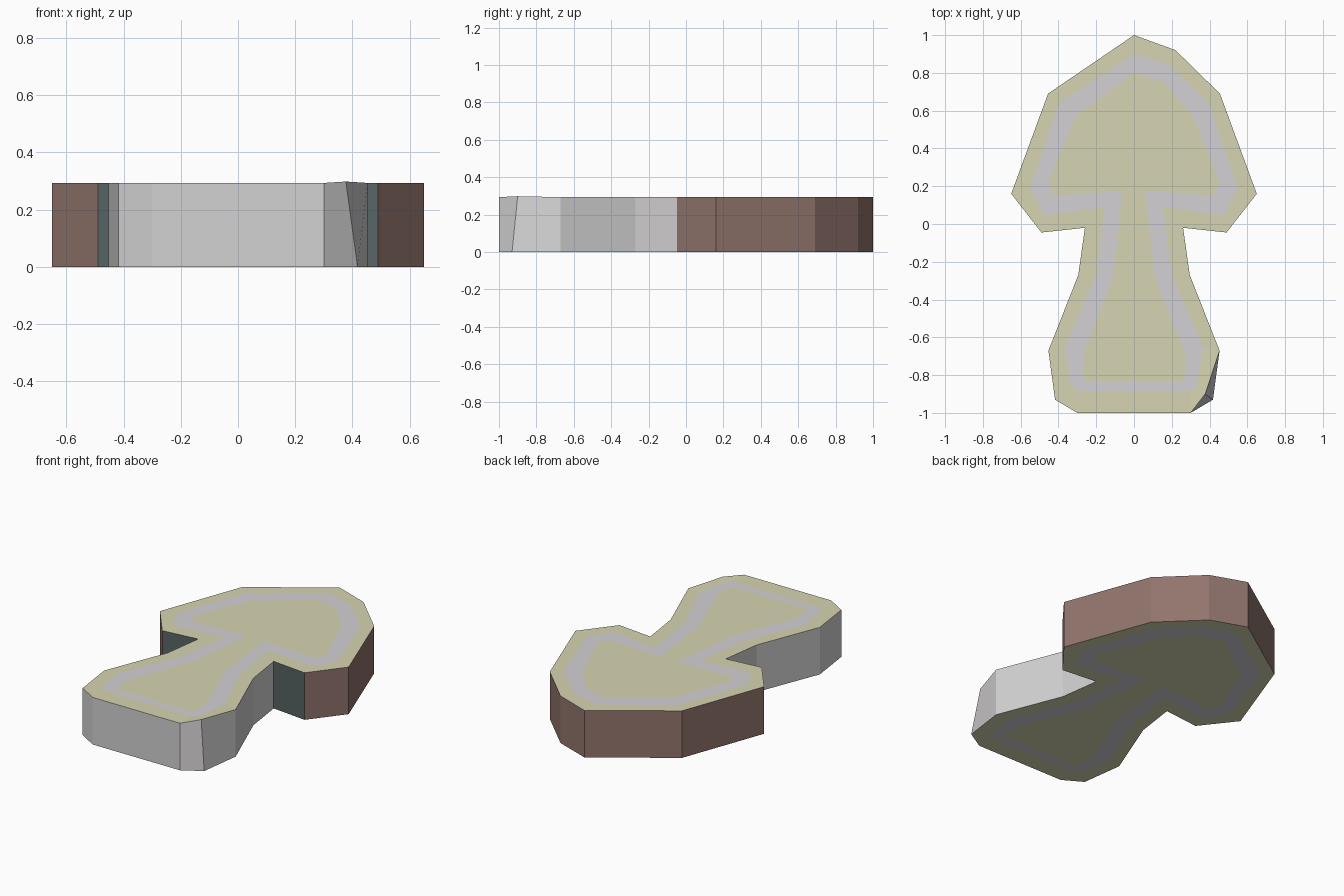
import bpy, bmesh

if "Cube" in bpy.data.objects:
    bpy.data.objects.remove(bpy.data.objects["Cube"])

HEIGHT = 0.293

def material(name, rgb):
    m = bpy.data.materials.new(name)
    lin = [(c / 255 / 12.92 if c < 11 else ((c / 255 + 0.055) / 1.055) ** 2.4) for c in rgb]
    m.diffuse_color = (*lin, 1)
    m.use_nodes = True
    m.node_tree.nodes["Principled BSDF"].inputs["Base Color"].default_value = m.diffuse_color
    return m

mats = [material("pale_yellow", (214, 213, 178)),
        material("lilac_grey", (211, 209, 213)),
        material("stem_grey", (212, 210, 211)),
        material("cap_brown", (146, 117, 109)),
        material("gill_teal", (88, 101, 101))]
FACE, STRIPE, STEM, CAP, GILL = range(5)

# Right half of the silhouette, and of the outer and inner edge of the stripe
silhouette = [(0, 1), (.22, .92), (.455, .69), (.65, .16), (.49, -.045),
              (.26, -.02), (.295, -.27), (.453, -.67), (.418, -.93), (.3, -1)]
stripe_out = [(0, .9), (.19, .84), (.395, .64), (.55, .19), (.475, .045),
              (.155, .09), (.2, -.27), (.365, -.65), (.335, -.85), (.3, -.885)]
stripe_in = [(0, .8), (.155, .755), (.31, .57), (.455, .22), (.42, .15),
             (.06, .175), (.11, -.28), (.27, -.69), (.27, -.8), (.26, -.83)]

def mirrored(half):
    """Closed clockwise loop; the upper left cap edge is straight."""
    left = [(-x, y) for x, y in half[1:]]
    x, y = left[1]
    left[0] = (x / 2, (y + half[0][1]) / 2)
    return half + left[::-1]

loops = [mirrored(h) for h in (silhouette, stripe_out, stripe_in)]
n = len(loops[0])
bm = bmesh.new()

def face(verts, mat):
    bm.faces.new(verts).material_index = mat

def decorated_side(z):
    """Flat side with border, stripe and centre; returns the border loop."""
    rings = [[bm.verts.new((x, y, z)) for x, y in lp] for lp in loops]
    for r, mat in ((0, FACE), (1, STRIPE)):
        a, b = rings[r], rings[r + 1]
        for i in range(n):
            j = (i + 1) % n
            face((a[i], a[j], b[j], b[i]), mat)
    face(rings[2], FACE)
    return rings[0]

top, bottom = decorated_side(HEIGHT), decorated_side(0)

# Pinched upper corner of the stem
top[8].co = (.377, -.9, HEIGHT + .005)

# Walls: cap, underside of cap, stem
for i in range(n):
    j = (i + 1) % n
    k = min(i, n - 1 - i)
    mat = CAP if k < 4 else GILL if k == 4 else STEM
    face((top[i], top[j], bottom[j], bottom[i]), mat)

bmesh.ops.recalc_face_normals(bm, faces=bm.faces)
bmesh.ops.triangulate(bm, faces=[f for f in bm.faces if len(f.verts) > 4])
me = bpy.data.meshes.new("mushroom_block")
bm.to_mesh(me)
bm.free()
for m in mats:
    me.materials.append(m)
bpy.context.collection.objects.link(bpy.data.objects.new("mushroom_block", me))
